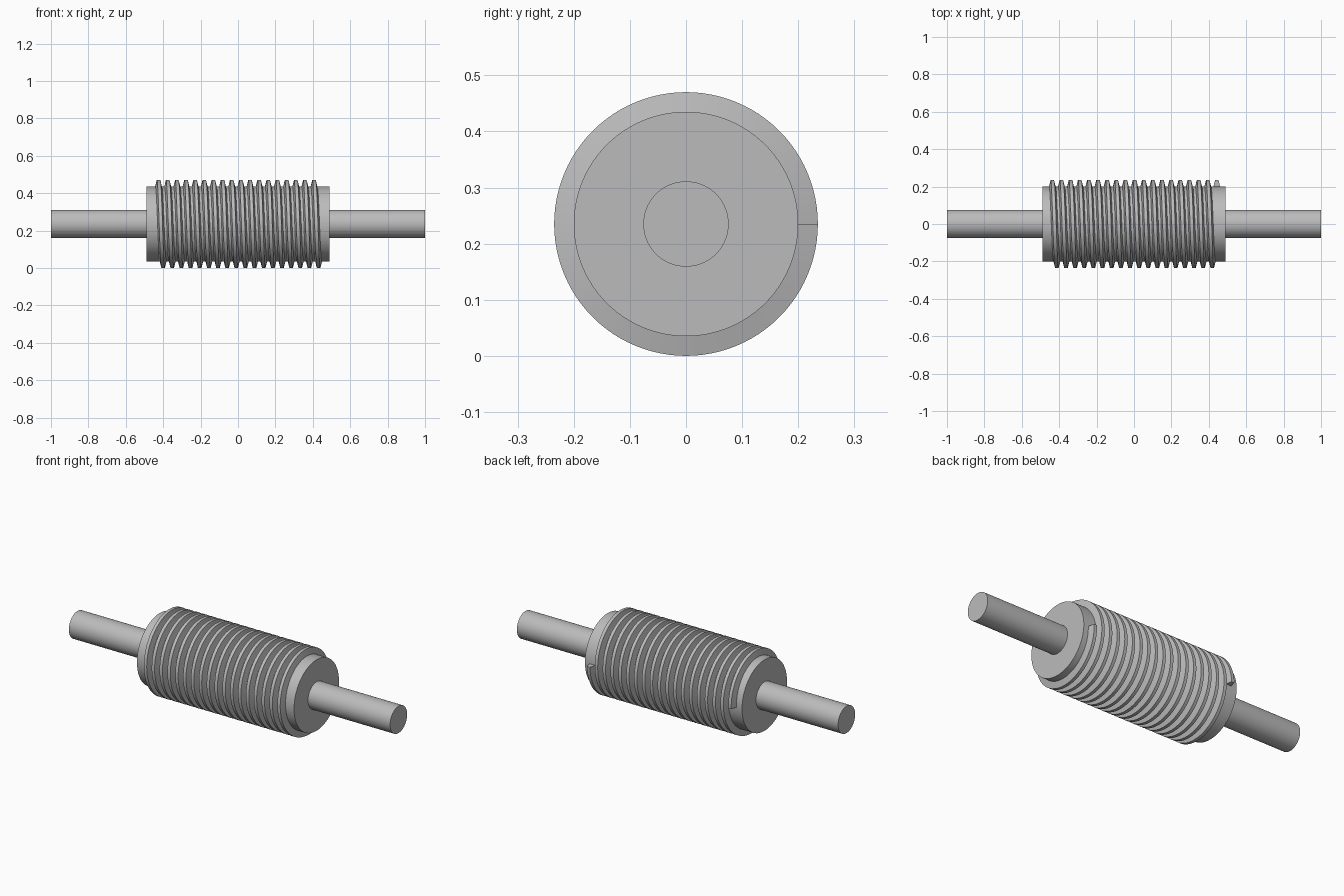
import bpy
import bmesh
from math import cos, sin, pi, radians

cube = bpy.data.objects.get("Cube")
if cube:
    bpy.data.objects.remove(cube, do_unlink=True)

AXIS_Z = 0.235
CORE_R, CORE_HALF = 0.2, 0.489
SHAFT_R = 0.076
CREST_R = 0.235
TURNS, STEPS = 18, 96
START, END = -0.437, 0.443

steel = bpy.data.materials.new("steel_grey")
steel.use_nodes = True
grey = (0.5, 0.5, 0.5, 1)
steel.diffuse_color = grey
steel.node_tree.nodes["Principled BSDF"].inputs["Base Color"].default_value = grey


def finish(obj):
    """Give the part its material and smooth sides with sharp edges."""
    obj.data.materials.append(steel)
    bpy.ops.object.select_all(action='DESELECT')
    obj.select_set(True)
    bpy.context.view_layer.objects.active = obj
    bpy.ops.object.shade_smooth_by_angle(angle=radians(30))


def rod(name, radius, x0, x1):
    """Solid cylinder along the x axis."""
    bpy.ops.mesh.primitive_cylinder_add(
        vertices=STEPS, radius=radius, depth=x1 - x0,
        location=((x0 + x1) / 2, 0, AXIS_Z), rotation=(0, pi / 2, 0))
    obj = bpy.context.object
    obj.name = name
    finish(obj)


# Core and the two shaft ends
rod("worm_core", CORE_R, -CORE_HALF, CORE_HALF)
rod("left_shaft", SHAFT_R, CORE_HALF, 1)
rod("right_shaft", SHAFT_R, -1, -CORE_HALF)

# Helical thread: a trapezoid swept around the core, from +y over the top
profile = [(-0.018, CORE_R - 0.002), (-0.009, CREST_R),
           (0.009, CREST_R), (0.018, CORE_R - 0.002)]
bm = bmesh.new()
rings = []
total = TURNS * STEPS
for i in range(total + 1):
    a = 2 * pi * i / STEPS
    x = START + (END - START) * i / total
    rings.append([bm.verts.new((x + dx, r * cos(a), AXIS_Z + r * sin(a)))
                  for dx, r in profile])
for a, b in zip(rings, rings[1:]):
    for j in range(4):
        k = (j + 1) % 4
        bm.faces.new((a[j], a[k], b[k], b[j]))
bm.faces.new(rings[0])
bm.faces.new(rings[-1])
bmesh.ops.recalc_face_normals(bm, faces=bm.faces)
mesh = bpy.data.meshes.new("worm_thread")
bm.to_mesh(mesh)
bm.free()
thread = bpy.data.objects.new("worm_thread", mesh)
bpy.context.collection.objects.link(thread)
finish(thread)
